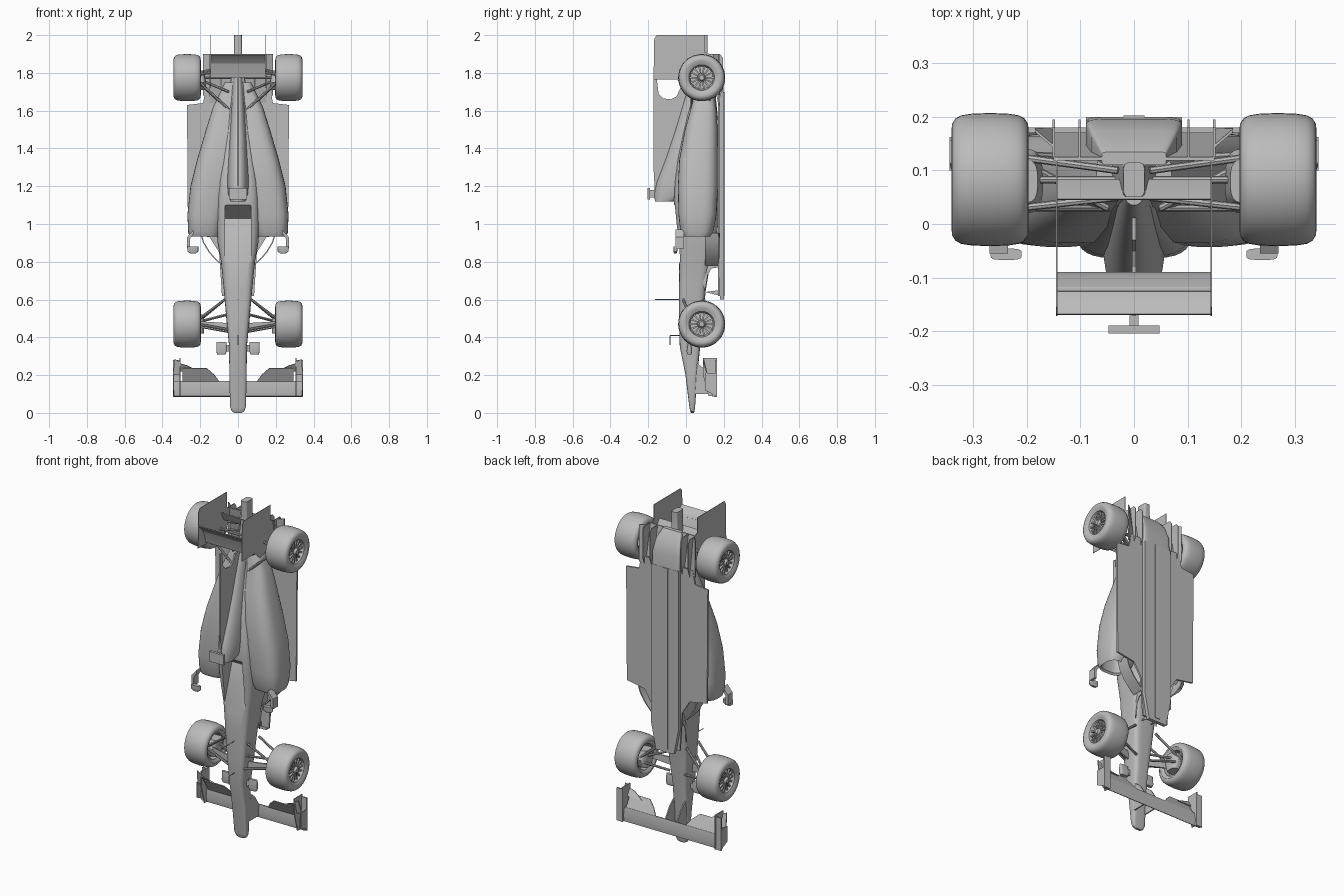
import bpy, bmesh, math
from mathutils import Vector

# The car stands on its nose: length runs along z, the car's upper side faces -y.
grey = bpy.data.materials.new("plain_grey")
grey.diffuse_color = (0.5, 0.5, 0.5, 1)


def finish(name, bm):
    bmesh.ops.recalc_face_normals(bm, faces=bm.faces)
    me = bpy.data.meshes.new(name)
    bm.to_mesh(me)
    bm.free()
    me.materials.append(grey)
    ob = bpy.data.objects.new(name, me)
    bpy.context.collection.objects.link(ob)
    return ob


def plate(name, pts, vec):
    """Flat polygon extruded along a vector."""
    bm = bmesh.new()
    f = bm.faces.new([bm.verts.new(p) for p in pts])
    ext = bmesh.ops.extrude_face_region(bm, geom=[f], use_keep_orig=True)
    vs = [v for v in ext["geom"] if isinstance(v, bmesh.types.BMVert)]
    bmesh.ops.translate(bm, verts=vs, vec=vec)
    return finish(name, bm)


def side_plate(name, yz, x0, x1):
    return plate(name, [(x0, y, z) for y, z in yz], (x1 - x0, 0, 0))


def deck_plate(name, xz, y0, y1):
    return plate(name, [(x, y0, z) for x, z in xz], (0, y1 - y0, 0))


def box(name, x0, x1, y0, y1, z0, z1):
    return deck_plate(name, [(x0, z0), (x1, z0), (x1, z1), (x0, z1)], y0, y1)


def loft(name, secs, power, s=1, n=36):
    """Superellipse rings; each section is (z, x0, x1, y_top, y_bottom)."""
    bm = bmesh.new()
    rings = []
    for z, x0, x1, y0, y1 in secs:
        ring = []
        for i in range(n):
            a = 2 * math.pi * (i + 0.5) / n
            c, d = math.cos(a), math.sin(a)
            u = math.copysign(abs(c) ** (2 / power), c)
            v = math.copysign(abs(d) ** (2 / power), d)
            ring.append(bm.verts.new((s * ((x0 + x1) / 2 + u * (x1 - x0) / 2),
                                      (y0 + y1) / 2 + v * (y1 - y0) / 2, z)))
        rings.append(ring)
    for r, q in zip(rings, rings[1:]):
        for i in range(n):
            bm.faces.new((r[i], r[(i + 1) % n], q[(i + 1) % n], q[i]))
    bm.faces.new(rings[0])
    bm.faces.new(rings[-1])
    return finish(name, bm)


def centre_loft(name, secs, power):
    return loft(name, [(z, -w, w, a, b) for z, w, a, b in secs], power)


def rod(name, a, b, r=0.006):
    a, b = Vector(a), Vector(b)
    bm = bmesh.new()
    bmesh.ops.create_cone(bm, cap_ends=True, segments=8, radius1=r, radius2=r, depth=(b - a).length)
    ob = finish(name, bm)
    ob.location = (a + b) / 2
    ob.rotation_euler = (b - a).to_track_quat('Z', 'Y').to_euler()
    return ob


def wheel(name, s, z, n=48):
    """Tyre and rim turned round the x axis, with spokes in the dish."""
    prof = [(.066, .004), (.066, .013), (.052, .02), (.044, .024), (.04, .06), (.062, .068), (.066, .078), (.072, .092),
            (.071, .104), (.065, .114), (.054, .12), (.035, .123), (0, .1245), (-.035, .123), (-.054, .12),
            (-.065, .114), (-.071, .104), (-.072, .092), (-.062, .074), (-.035, .07), (-.03, .004)]
    bm = bmesh.new()
    rings = [[bm.verts.new((s * (.269 + t), .083 + r * math.cos(2 * math.pi * i / n),
                            z + r * math.sin(2 * math.pi * i / n))) for i in range(n)] for t, r in prof]
    for r, q in zip(rings, rings[1:]):
        for i in range(n):
            bm.faces.new((r[i], r[(i + 1) % n], q[(i + 1) % n], q[i]))
    bm.faces.new(rings[0])
    bm.faces.new(rings[-1])
    finish(name + "_wheel", bm)
    for k in range(14):
        a = 2 * math.pi * k / 14
        c, d = math.cos(a), math.sin(a)
        pts = [(s * .305, .083 + r * c - w * d, z + r * d + w * c)
               for r, w in ((.018, -.003), (.064, -.005), (.064, .005), (.018, .003))]
        plate(name + "_spoke", pts, (s * .018, 0, 0))


# Nose and tub, widening into cockpit sides and closing down to the tail
tub = centre_loft("nose_and_tub", [
    (0, .018, .027, .042), (.008, .032, .022, .045), (.03, .042, .018, .048), (.2, .046, -.003, .06),
    (.35, .047, -.033, .075), (.5, .062, -.037, .09), (.65, .075, -.037, .105), (.8, .09, -.036, .13),
    (.9, .108, -.04, .16), (1.0, .115, -.052, .17), (1.12, .113, -.064, .17), (1.22, .108, -.06, .17),
    (1.35, .09, -.043, .17), (1.5, .066, -.012, .17), (1.65, .042, .025, .16), (1.78, .026, .042, .14)], 4.5)

# Cockpit opening: sloping floor and headrest
cut = side_plate("cockpit_cutter", [(-.036, .79), (.04, 1.03), (-.068, 1.105), (-.2, 1.105), (-.2, .79)], -.068, .068)
cut.hide_render = True
mod = tub.modifiers.new("cockpit", 'BOOLEAN')
mod.object = cut
mod.solver = 'EXACT'
bpy.context.view_layer.objects.active = tub
bpy.ops.object.modifier_apply(modifier="cockpit")
bpy.data.objects.remove(cut)

# Air intake and engine cover
centre_loft("engine_cover", [
    (1.19, .025, -.145, -.085), (1.125, .032, -.155, -.075), (1.12, .04, -.165, -.062), (1.16, .052, -.168, .06),
    (1.22, .058, -.155, .1), (1.35, .052, -.105, .1), (1.5, .044, -.055, .11), (1.7, .03, .005, .12),
    (1.8, .022, .035, .12)], 2.2)
side_plate("engine_fin", [(-.165, 1.17), (-.172, 1.3), (-.172, 1.77), (-.155, 1.77), (-.145, 1.69), (-.12, 1.665),
                          (-.08, 1.66), (-.05, 1.675), (-.03, 1.72), (.05, 1.72), (.0, 1.3), (-.08, 1.2)], -.004, .004)
box("camera_bar", -.048, .048, -.205, -.19, 1.13, 1.19)
box("camera_stem", -.008, .008, -.195, -.16, 1.14, 1.18)

# Gearbox and rear crash structure
centre_loft("gearbox", [(1.55, .06, .04, .17), (1.75, .04, .045, .15), (1.88, .022, .05, .115), (2.0, .02, .05, .115)], 5)

# Floor, plank and diffuser
half = [(.085, .62), (.1, .85), (.15, .93), (.265, .95), (.27, 1.63), (.185, 1.64), (.17, 1.72)]
deck_plate("floor", half + [(-x, z) for x, z in reversed(half)], .17, .18)
deck_plate("plank", [(-.06, .6), (.06, .6), (.09, .75), (.09, 1.7), (-.09, 1.7), (-.09, .75)], .18, .2)
box("plank_ridge", -.02, .02, .2, .203, .62, 1.7)
plate("diffuser_roof", [(-.15, .175, 1.64), (.15, .175, 1.64), (.15, .125, 1.9), (-.15, .125, 1.9)], (0, -.006, 0))
centre_loft("diffuser_keel", [(1.68, .09, .15, .2), (1.78, .09, .13, .196), (1.85, .08, .12, .175), (1.9, .06, .11, .135)], 8)

# Rear wing
side_plate("rear_main_wing", [(-.1, 1.775), (-.09, 1.79), (-.1, 1.83), (-.125, 1.87), (-.13, 1.865), (-.112, 1.82)], -.145, .145)
side_plate("rear_wing_flap", [(-.125, 1.85), (-.118, 1.86), (-.14, 1.885), (-.168, 1.9), (-.17, 1.895), (-.145, 1.875)], -.145, .145)
side_plate("beam_wing", [(.084, 1.84), (.08, 1.85), (.047, 1.9), (.045, 1.895), (.07, 1.845)], -.145, .145)

# Front wing centre
side_plate("front_main_wing", [(.15, .085), (.14, .09), (.135, .12), (.14, .168), (.146, .168), (.154, .12)], -.34, .34)
rod("aerial", (0, -.165, .6), (0, -.03, .6), .002)
rod("air_probe_stem", (0, -.085, .41), (0, -.03, .41), .002)
rod("air_probe", (0, -.085, .41), (0, -.085, .36), .002)

for s, side in ((1, "right"), (-1, "left")):
    wheel("front_" + side, s, .47)
    wheel("rear_" + side, s, 1.775)

    # Sidepod with a hollow inlet
    loft("sidepod_" + side, [
        (1.03, .12, .235, .005, .09), (.945, .11, .247, -.008, .115), (.935, .1, .256, -.018, .128),
        (.96, .09, .264, -.03, .145), (1.05, .07, .268, -.04, .162), (1.2, .03, .252, -.043, .17),
        (1.34, .01, .217, -.036, .17), (1.5, -.02, .17, -.006, .168), (1.62, -.02, .132, .028, .16),
        (1.75, -.02, .07, .05, .14)], 3, s)

    # Mirror and its bracket
    loft("mirror_" + side, [(.845, .222, .255, -.063, -.05), (.855, .21, .268, -.067, -.046), (.88, .21, .268, -.067, -.046)], 4, s)
    plate("mirror_bracket_" + side, [(s * .255, -.055, .87), (s * .27, -.055, .87), (s * .27, -.055, .93),
                                     (s * .235, -.055, .97), (s * .235, -.055, .95), (s * .255, -.055, .92)], (0, .045, 0))

    # Curved turning vane beside the tub
    curve = [(.085, .78), (.12, .81), (.155, .85), (.185, .9), (.2, .95)]
    deck_plate("turning_vane_" + side, [(s * x, z) for x, z in curve]
               + [(s * (x - .005), z + .004) for x, z in reversed(curve)], .1, .175)
    side_plate("tub_strake_" + side, [(.1, .64), (.115, .73), (.135, .765), (.17, .77), (.17, .93), (.05, .93)], s * .07, s * .075)
    plate("splitter_stay_" + side, [(s * .03, .18, .62), (s * .03, .18, .65), (s * .03, .1, .64)], (s * .005, 0, 0))

    # Front wing flaps, endplate and pylon
    plate("front_flap_" + side, [(s * .1, .14, .165), (s * .295, .14, .165), (s * .295, .1, .235),
                                 (s * .165, .1, .235), (s * .125, .12, .2)], (0, .005, .002))
    plate("front_upper_flap_" + side, [(s * .21, .115, .22), (s * .305, .115, .22), (s * .305, .09, .26),
                                       (s * .27, .092, .25)], (0, .005, .002))
    side_plate("front_endplate_" + side, [(.165, .085), (.165, .29), (.09, .29), (.09, .2), (.12, .09)], s * .305, s * .311)
    box("endplate_foot_" + side, s * .305, s * .345, .155, .163, .085, .28)
    side_plate("endplate_fin_" + side, [(.16, .09), (.16, .21), (.1, .21), (.1, .12)], s * .34, s * .345)
    plate("endplate_winglet_" + side, [(s * .305, .11, .2), (s * .345, .11, .2), (s * .335, .09, .285),
                                       (s * .305, .09, .27)], (0, .006, 0))
    side_plate("nose_pylon_" + side, [(.04, .1), (.05, .27), (.1, .23), (.142, .165), (.145, .1)], s * .034, s * .041)
    loft("nose_camera_" + side, [(.31, .065, .11, .008, .028), (.325, .06, .115, .003, .033), (.375, .06, .115, .01, .026)], 4, s)
    box("nose_camera_mount_" + side, s * .03, s * .065, .013, .023, .325, .36)

    # Front suspension
    for n, a, b in (("upper_front", (.05, -.015, .44), (.215, .03, .47)), ("upper_rear", (.07, -.015, .6), (.215, .03, .49)),
                    ("lower_front", (.05, .08, .43), (.215, .13, .46)), ("lower_rear", (.07, .095, .6), (.215, .13, .48)),
                    ("push", (.06, -.01, .52), (.215, .12, .48))):
        rod("front_%s_arm_%s" % (n, side), (s * a[0], a[1], a[2]), (s * b[0], b[1], b[2]), .007)
    plate("steering_arm_" + side, [(s * .04, .01, .425), (s * .04, .01, .475), (s * .215, .04, .485), (s * .215, .04, .455)], (0, .008, 0))
    loft("front_brake_duct_" + side, [(.42, .18, .24, .05, .12), (.47, .18, .25, .03, .14), (.52, .18, .24, .05, .12)], 3, s)

    # Rear suspension and driveshaft
    for n, a, b in (("upper_front", (.04, .03, 1.6), (.215, .03, 1.76)), ("upper_rear", (.03, .05, 1.82), (.215, .03, 1.79)),
                    ("lower_front", (.05, .12, 1.6), (.215, .13, 1.76)), ("lower_rear", (.03, .1, 1.84), (.215, .125, 1.8)),
                    ("push", (.05, .03, 1.7), (.215, .12, 1.77)), ("driveshaft", (.02, .083, 1.775), (.25, .083, 1.775))):
        rod("rear_%s_%s" % (n, side), (s * a[0], a[1], a[2]), (s * b[0], b[1], b[2]), .007)
    loft("rear_brake_duct_" + side, [(1.71, .17, .23, .06, .12), (1.75, .17, .24, .02, .14), (1.81, .18, .23, .04, .12)], 3, s)

    # Rear endplate and diffuser strakes
    side_plate("rear_endplate_" + side, [(-.172, 1.765), (-.05, 1.765), (.0, 1.72), (.06, 1.74), (.125, 1.82), (.125, 1.9),
                                         (.1, 1.91), (.1, 2.0), (-.155, 2.0), (-.168, 1.98)], s * .143, s * .146)
    for x in (.1, .148):
        side_plate("diffuser_strake_" + side, [(.17, 1.64), (.195, 1.72), (.195, 1.88), (.18, 1.9), (.125, 1.9)], s * x, s * (x + .004))
    plate("diffuser_wing_" + side, [(s * .148, .172, 1.68), (s * .185, .172, 1.68), (s * .185, .172, 1.9), (s * .148, .14, 1.9)], (0, .006, 0))

# Smooth shading with crisp edges
bpy.ops.object.select_all(action='DESELECT')
for ob in bpy.context.scene.objects:
    ob.select_set(True)
bpy.context.view_layer.objects.active = tub
bpy.ops.object.shade_smooth_by_angle(angle=math.radians(32))
